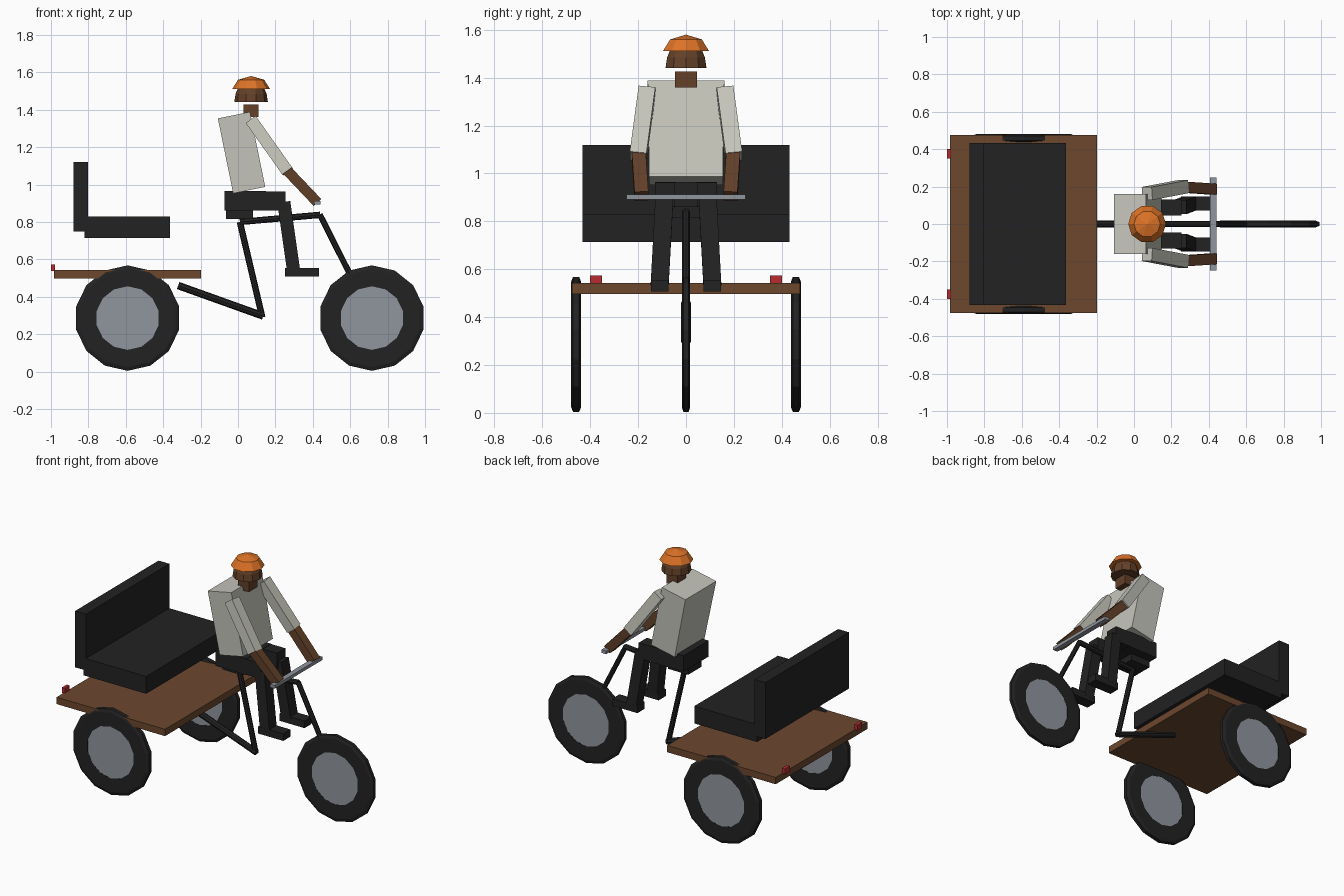
import bpy, bmesh, math
from mathutils import Vector, Matrix

if "Cube" in bpy.data.objects:
    bpy.data.objects.remove(bpy.data.objects["Cube"])


def mat(name, r, g, b):
    m = bpy.data.materials.new(name)
    m.diffuse_color = (r, g, b, 1)
    m.use_nodes = True
    m.node_tree.nodes["Principled BSDF"].inputs["Base Color"].default_value = m.diffuse_color
    return m


BLACK = mat("black", 0.016, 0.016, 0.016)
WOOD = mat("wood_brown", 0.15, 0.063, 0.027)
SKIN = mat("skin_brown", 0.125, 0.052, 0.022)
SHIRT = mat("off_white", 0.56, 0.56, 0.50)
ORANGE = mat("orange", 0.72, 0.17, 0.02)
GREY = mat("steel_grey", 0.28, 0.30, 0.34)
RED = mat("red", 0.48, 0.025, 0.03)


def finish(name, bm, material):
    bmesh.ops.recalc_face_normals(bm, faces=bm.faces)
    me = bpy.data.meshes.new(name)
    bm.to_mesh(me)
    bm.free()
    me.materials.append(material)
    ob = bpy.data.objects.new(name, me)
    bpy.context.collection.objects.link(ob)
    return ob


def box(name, x, y, z, material):
    """Box from (min, max) ranges."""
    bm = bmesh.new()
    bmesh.ops.create_cube(bm, size=1)
    for v in bm.verts:
        v.co = [(r[0] + r[1]) / 2 + c * (r[1] - r[0]) for r, c in zip((x, y, z), v.co)]
    return finish(name, bm, material)


def frame_between(a, b):
    """Matrix with local z from a to b, local y close to world y."""
    a, b = Vector(a), Vector(b)
    d = (b - a).normalized()
    xa = Vector((0, 1, 0)).cross(d).normalized()
    ya = d.cross(xa)
    m = Matrix((xa, ya, d)).transposed().to_4x4()
    return Matrix.Translation((a + b) / 2) @ m, (b - a).length


def limb(name, a, b, thick, width, material, taper=1.0):
    """Box between two points; taper scales the width at the start."""
    m, length = frame_between(a, b)
    bm = bmesh.new()
    bmesh.ops.create_cube(bm, size=1)
    for v in bm.verts:
        k = taper if v.co.z < 0 else 1
        v.co = m @ Vector((v.co.x * thick, v.co.y * width * k, v.co.z * length))
    return finish(name, bm, material)


def tube(name, a, b, r, material):
    m, length = frame_between(a, b)
    bm = bmesh.new()
    bmesh.ops.create_cone(bm, cap_ends=True, segments=8, radius1=r, radius2=r,
                          depth=length, matrix=m)
    return finish(name, bm, material)


def lathe(name, profile, n, matrix, material, closed=False):
    """Spin (radius, height) points about local z; radius 0 makes a pole."""
    bm = bmesh.new()
    rings = []
    for r, h in profile:
        count = n if r > 0 else 1
        rings.append([bm.verts.new(matrix @ Vector((r * math.cos(2 * math.pi * i / n),
                      r * math.sin(2 * math.pi * i / n), h))) for i in range(count)])
    pairs = list(zip(rings, rings[1:]))
    if closed:
        pairs.append((rings[-1], rings[0]))
    for p, q in pairs:
        for i in range(n):
            j = (i + 1) % n
            vs = [p[i % len(p)], p[j % len(p)], q[j % len(q)], q[i % len(q)]]
            bm.faces.new(list(dict.fromkeys(vs)))
    return finish(name, bm, material)


# wheels: flat-sided tyre ring with a plain disc
def wheel(name, x, y, hw):
    m = (Matrix.Translation((x, y, 0.286)) @ Matrix.Rotation(math.pi / 2, 4, 'X')
         @ Matrix.Rotation(math.pi / 2, 4, 'Z'))
    lathe(name + "_tyre", [(0.17, -hw), (0.262, -hw), (0.282, -hw * 0.6),
                           (0.282, hw * 0.6), (0.262, hw), (0.17, hw)], 14, m, BLACK, True)
    d = hw - 0.001
    lathe(name + "_disc", [(0, -d), (0.171, -d), (0.171, d), (0, d)], 14, m, GREY)


wheel("front_wheel", 0.716, 0, 0.0175)
wheel("rear_wheel_near", -0.59, -0.459, 0.021)
wheel("rear_wheel_far", -0.59, 0.459, 0.021)

# cargo deck, bench and tail lights
box("deck", (-0.985, -0.197), (-0.476, 0.476), (0.497, 0.542), WOOD)
box("bench_cushion", (-0.82, -0.364), (-0.433, 0.433), (0.714, 0.828), BLACK)
box("bench_back", (-0.88, -0.802), (-0.433, 0.433), (0.75, 1.12), BLACK)
for s in (-1, 1):
    box("tail_light", (-1.0, -0.978), sorted((s * 0.35, s * 0.40)), (0.537, 0.573), RED)

# frame tubes
tube("chain_stay", (-0.32, 0, 0.46), (0.135, 0, 0.297), 0.02, BLACK)
tube("seat_tube", (0.13, 0, 0.29), (0.01, 0, 0.80), 0.017, BLACK)
tube("top_tube", (0.01, 0, 0.80), (0.44, 0, 0.838), 0.017, BLACK)
tube("fork", (0.437, 0, 0.84), (0.716, 0, 0.288), 0.016, BLACK)
box("saddle", (-0.065, 0.08), (-0.07, 0.07), (0.815, 0.87), BLACK)
box("handlebar", (0.407, 0.441), (-0.248, 0.248), (0.892, 0.913), GREY)

# rider: body
box("hips", (-0.073, 0.15), (-0.13, 0.13), (0.86, 0.965), BLACK)
limb("torso", (0.06, 0, 0.97), (-0.022, 0, 1.371), 0.175, 0.32, SHIRT, 0.96)
box("neck", (0.03, 0.11), (-0.045, 0.045), (1.36, 1.427), SKIN)
at = Matrix.Translation((0.07, 0, 0))
lathe("head", [(0, 1.44), (0.09, 1.44), (0.083, 1.485), (0.066, 1.525), (0, 1.55)],
      10, at, SKIN)
lathe("turban", [(0, 1.511), (0.101, 1.511), (0.07, 1.56), (0, 1.58)], 10, at, ORANGE)

# rider: limbs, mirrored
for s in (-1, 1):
    box("thigh", (0.0, 0.253), sorted((s * 0.045, s * 0.13)), (0.862, 0.963), BLACK)
    limb("shin", (0.245, s * 0.09, 0.905), (0.298, s * 0.11, 0.535), 0.07, 0.075, BLACK)
    box("foot", (0.25, 0.432), sorted((s * 0.073, s * 0.147)), (0.508, 0.555), BLACK)
    limb("upper_arm", (0.07, s * 0.163, 1.345), (0.265, s * 0.2, 1.07), 0.065, 0.07, SHIRT)
    limb("forearm", (0.253, s * 0.198, 1.085), (0.424, s * 0.186, 0.905), 0.055, 0.058, SKIN)
